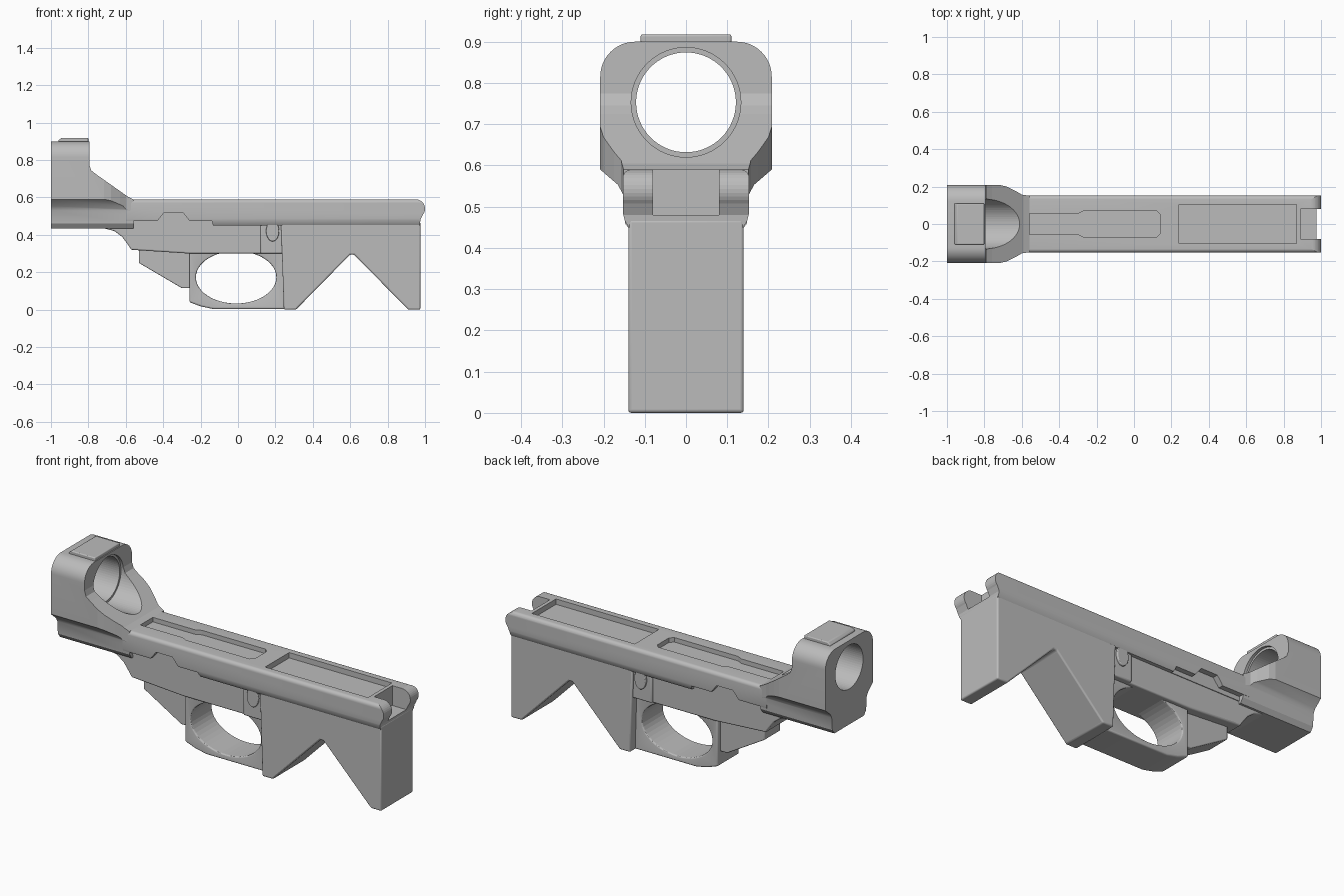
import bpy, bmesh, math
from mathutils import Vector

cube = bpy.data.objects.get("Cube")
if cube:
    bpy.data.objects.remove(cube, do_unlink=True)

grey = bpy.data.materials.new("matte grey")
grey.use_nodes = True
grey.diffuse_color = (0.5, 0.5, 0.5, 1)
grey.node_tree.nodes["Principled BSDF"].inputs["Base Color"].default_value = (0.5, 0.5, 0.5, 1)


def prism(name, outline, axis, lo, hi, bevel=0.0):
    """Extrude a 2D outline along an axis (0 = x, 1 = y, 2 = z)."""
    bm = bmesh.new()
    verts = []
    for a, b in outline:
        co = [a, b]
        co.insert(axis, lo)
        verts.append(bm.verts.new(co))
    face = bm.faces.new(verts)
    out = bmesh.ops.extrude_face_region(bm, geom=[face])
    shift = Vector((0, 0, 0))
    shift[axis] = hi - lo
    moved = [g for g in out["geom"] if isinstance(g, bmesh.types.BMVert)]
    bmesh.ops.translate(bm, verts=moved, vec=shift)
    bmesh.ops.recalc_face_normals(bm, faces=bm.faces)
    mesh = bpy.data.meshes.new(name)
    bm.to_mesh(mesh)
    bm.free()
    ob = bpy.data.objects.new(name, mesh)
    bpy.context.collection.objects.link(ob)
    mesh.materials.append(grey)
    if bevel:
        add_bevel(ob, bevel)
    return ob


def add_bevel(ob, width):
    mod = ob.modifiers.new("soft edges", "BEVEL")
    mod.width = width
    mod.segments = 3
    mod.limit_method = "ANGLE"
    mod.angle_limit = math.radians(35)


def boolean(ob, tool, operation="DIFFERENCE"):
    mod = ob.modifiers.new(tool.name, "BOOLEAN")
    mod.operation = operation
    mod.solver = "EXACT"
    mod.object = tool
    tool.hide_render = True
    tool.hide_set(True)


def arc(cx, cy, rx, ry, start=0, sweep=360, n=48):
    """Points along an elliptical arc; a full sweep leaves out the repeated end."""
    count = n if sweep == 360 else n + 1
    angles = [math.radians(start + sweep * i / n) for i in range(count)]
    return [(cx + rx * math.cos(t), cy + ry * math.sin(t)) for t in angles]


def rect(x0, x1, y0, y1):
    return [(x0, y0), (x1, y0), (x1, y1), (x0, y1)]


def mirrored(half):
    return half + [(-a, b) for a, b in reversed(half)]


# Upper body: rounded cross-section trimmed to a rounded front end
shell = mirrored([(0.138, 0.45), (0.148, 0.465), (0.153, 0.485)]
                 + arc(0.133, 0.57, 0.02, 0.02, 0, 90, 6))
body = prism("upper_body", shell, 0, -0.6, 1)
nose = prism("nose_trim", [(-0.7, 0.4), (0.97, 0.4), (0.975, 0.48)]
             + arc(0.95, 0.54, 0.05, 0.05, -40, 130, 12) + [(-0.7, 0.59)], 1, -0.3, 0.3)
boolean(body, nose, "INTERSECT")
boolean(body, prism("front_notch_cutter", rect(0.89, 1.1, 0.48, 0.7), 1, -0.08, 0.08))

# Shallow decorative insets on the top face
boolean(body, prism("front_inset_cutter", rect(0.24, 0.87, -0.105, 0.105), 2, 0.56, 0.7))
rear_outline = [(-0.57, -0.055), (-0.3, -0.055), (-0.27, -0.07), (0.12, -0.07), (0.14, -0.05)]
rear_outline += [(x, -y) for x, y in reversed(rear_outline)]
boolean(body, prism("rear_inset_cutter", rear_outline, 2, 0.565, 0.7))

# Flat step along the lower edge of both sides
step = [(-0.7, 0.4), (-0.7, 0.475), (-0.43, 0.475), (-0.395, 0.52), (-0.295, 0.52),
        (-0.26, 0.475), (-0.14, 0.475), (-0.12, 0.4)]
for label, lo, hi in (("right", -0.3, -0.122), ("left", 0.122, 0.3)):
    boolean(body, prism(label + "_step_cutter", step, 1, lo, hi))

# Front block with a V shaped underside
prism("front_block", [(0.23, 0.46), (0.245, 0), (0.31, 0), (0.6, 0.295), (0.62, 0.295),
                      (0.91, 0), (0.975, 0), (0.975, 0.47)], 1, -0.14, 0.14, 0.008)

# Lower middle body and side pads
prism("middle_body", [(-0.62, 0.46), (-0.6, 0.37), (-0.57, 0.32), (-0.26, 0.3), (0.25, 0.3),
                      (0.25, 0.47), (-0.62, 0.47)], 1, -0.118, 0.118, 0.008)
prism("side_pad", rect(0.12, 0.25, 0.3, 0.46), 1, -0.128, 0.128, 0.008)
prism("small_boss", arc(0.185, 0.42, 0.035, 0.055, n=32), 1, -0.14, 0.14, 0.004)

# Guard loop and rear tang
guard = prism("guard_loop", [(-0.26, 0.32), (-0.26, 0.04), (-0.2, 0.018), (-0.13, 0.003),
                             (0.25, 0.003), (0.25, 0.32)], 1, -0.095, 0.095)
boolean(guard, prism("guard_opening_cutter", arc(-0.01, 0.173, 0.215, 0.14), 1, -0.5, 0.5))
add_bevel(guard, 0.008)
prism("rear_tang", [(-0.53, 0.34), (-0.53, 0.25), (-0.3, 0.115), (-0.25, 0.115),
                    (-0.25, 0.34)], 1, -0.07, 0.07, 0.005)

# Rear ring block: cross-section trimmed by the side and top outlines
section = mirrored([(0.13, 0.435), (0.148, 0.46), (0.153, 0.53), (0.165, 0.553), (0.208, 0.59)]
                   + arc(0.123, 0.815, 0.085, 0.085, 0, 90, 12))
ring = prism("rear_ring", section, 0, -1, -0.56)
side = prism("rear_side_trim", [(-1.1, 0.3), (-0.56, 0.3), (-0.56, 0.59), (-0.59, 0.605),
                                (-0.76, 0.725), (-0.785, 0.745), (-0.795, 0.775),
                                (-0.795, 1), (-1.1, 1)], 1, -0.4, 0.4)
plan = [(-1.1, -0.209), (-0.72, -0.209), (-0.68, -0.2), (-0.63, -0.175), (-0.6, -0.157),
        (-0.55, -0.15)]
plan += [(x, -y) for x, y in reversed(plan)]
boolean(ring, side, "INTERSECT")
boolean(ring, prism("rear_plan_trim", plan, 2, 0, 1.2), "INTERSECT")
boolean(ring, prism("ring_opening_cutter", arc(0, 0.753, 0.121, 0.121, n=64), 0, -1.2, -0.4))
boolean(ring, prism("scoop_cutter", arc(0, 0.753, 0.133, 0.133, n=64), 0, -0.81, -0.4))

# Curved underside joining the ring block to the middle body
prism("rear_fillet", [(-0.74, 0.46), (-0.72, 0.436), (-0.66, 0.42), (-0.62, 0.39),
                      (-0.59, 0.35), (-0.57, 0.32), (-0.5, 0.32), (-0.5, 0.46)],
      1, -0.118, 0.118, 0.006)

# Raised pad on top of the ring
prism("top_pad", [(-0.96, 0.89), (-0.8, 0.89), (-0.8, 0.918), (-0.945, 0.918), (-0.96, 0.905)],
      1, -0.11, 0.11, 0.005)

# Smooth shading with crisp edges
for ob in bpy.context.view_layer.objects:
    ob.select_set(False)
for ob in list(bpy.context.view_layer.objects):
    if ob.type == "MESH" and not ob.hide_render:
        ob.select_set(True)
        bpy.context.view_layer.objects.active = ob
bpy.ops.object.shade_smooth_by_angle(angle=math.radians(30))
